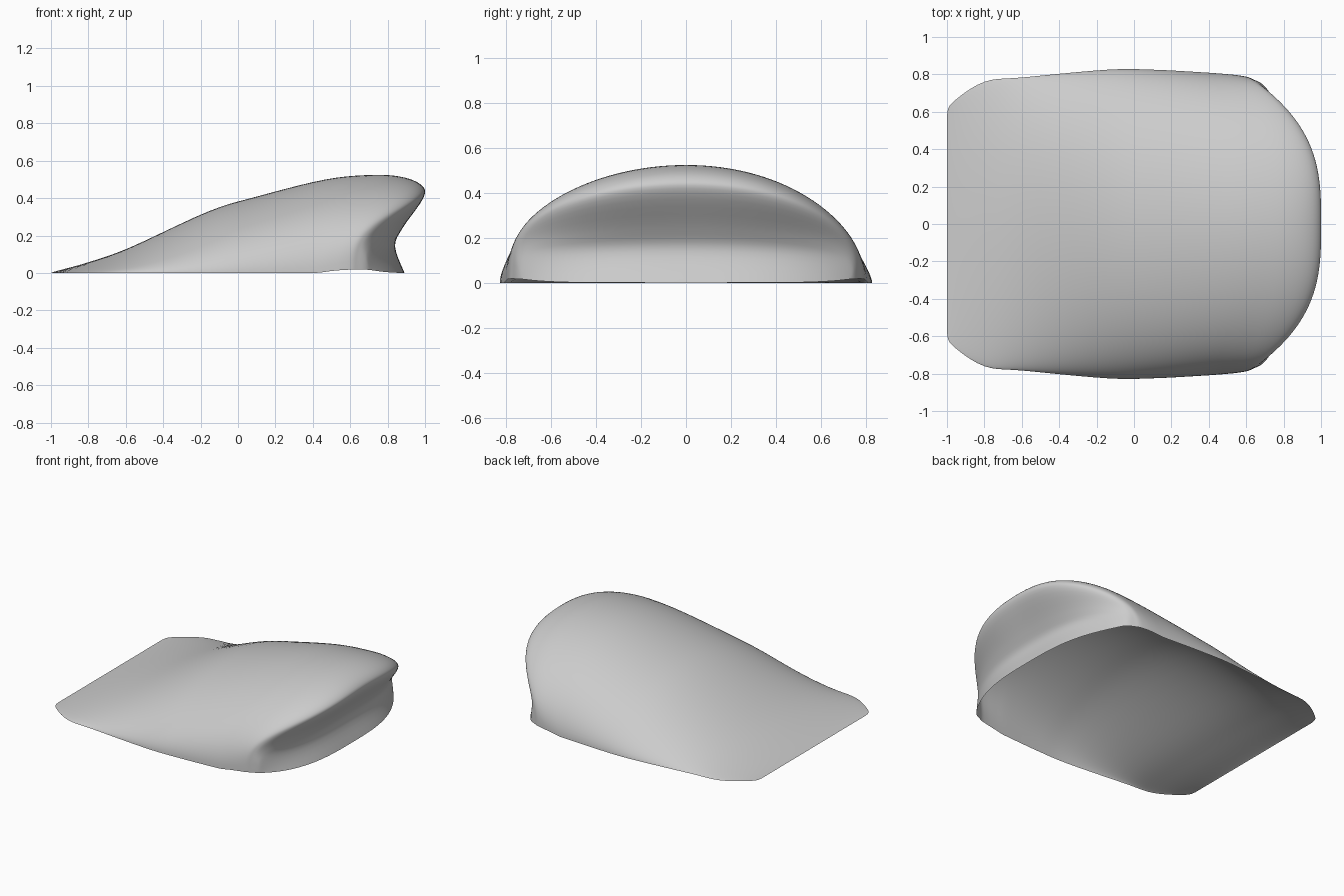
import bpy, bmesh, math

if "Cube" in bpy.data.objects:
    bpy.data.objects.remove(bpy.data.objects["Cube"])

# Arched sections: crown x, crown z, rim x, rim half-width, roundness exponent
SECTIONS = [
    (-1.00, 0.000, -1.00, 0.58, 1.50),
    (-0.97, 0.010, -0.97, 0.65, 1.50),
    (-0.80, 0.057, -0.80, 0.76, 1.50),
    (-0.58, 0.135, -0.58, 0.785, 1.42),
    (-0.16, 0.328, -0.14, 0.825, 1.22),
    (0.10, 0.408, 0.10, 0.825, 1.12),
    (0.47, 0.500, 0.38, 0.81, 1.06),
    (0.73, 0.524, 0.51, 0.80, 1.00),
    (0.89, 0.510, 0.57, 0.793, 0.92),
    (0.985, 0.465, 0.61, 0.785, 0.82),
    (0.99, 0.400, 0.64, 0.772, 0.74),
    (0.88, 0.240, 0.67, 0.758, 0.55),
    (0.84, 0.140, 0.69, 0.745, 0.55),
    (0.89, 0.000, 0.705, 0.73, 1.00),
]
STEPS, ACROSS = 5, 64


def spline(a, b, c, d, t):
    """Catmull-Rom blend of neighbouring sections."""
    return [0.5 * (2 * q + (r - p) * t + (2 * p - 5 * q + 4 * r - s) * t * t
                   + (3 * q - p - 3 * r + s) * t ** 3)
            for p, q, r, s in zip(a, b, c, d)]


def arch(sec):
    """Points of one arch from the front rim to the back rim."""
    xc, zc, xs, w, e = sec
    lift = 0.018 * max(0.0, 1 - ((xs - 0.64) / 0.21) ** 2)
    pts = []
    for i in range(ACROSS + 1):
        a = math.pi * (i / ACROSS - 0.5)
        s, c = math.sin(a), max(0.0, math.cos(a))
        power = e + 0.09 * s              # front flank a little fuller than the back
        x = xc + (xs - xc) * abs(s) ** 3.0
        z = max(0.0, zc) * c ** power + lift * abs(s) ** 6
        pts.append((x, w * s, z))
    return pts


# Dense list of sections
n = len(SECTIONS)
dense = []
for k in range(n - 1):
    quad = [SECTIONS[min(max(k + j, 0), n - 1)] for j in (-1, 0, 1, 2)]
    dense += [spline(*quad, t / STEPS) for t in range(STEPS)]
dense.append(SECTIONS[-1])

# Hollow shell skinned over the arches
bm = bmesh.new()
rows = [[bm.verts.new(p) for p in arch(s)] for s in dense]
for r0, r1 in zip(rows, rows[1:]):
    for i in range(ACROSS):
        f = bm.faces.new((r0[i], r1[i], r1[i + 1], r0[i + 1]))
        f.smooth = True
bmesh.ops.remove_doubles(bm, verts=bm.verts, dist=1e-5)
mesh = bpy.data.meshes.new("curved_shell")
bm.to_mesh(mesh)
bm.free()
shell = bpy.data.objects.new("curved_shell", mesh)
bpy.context.collection.objects.link(shell)
